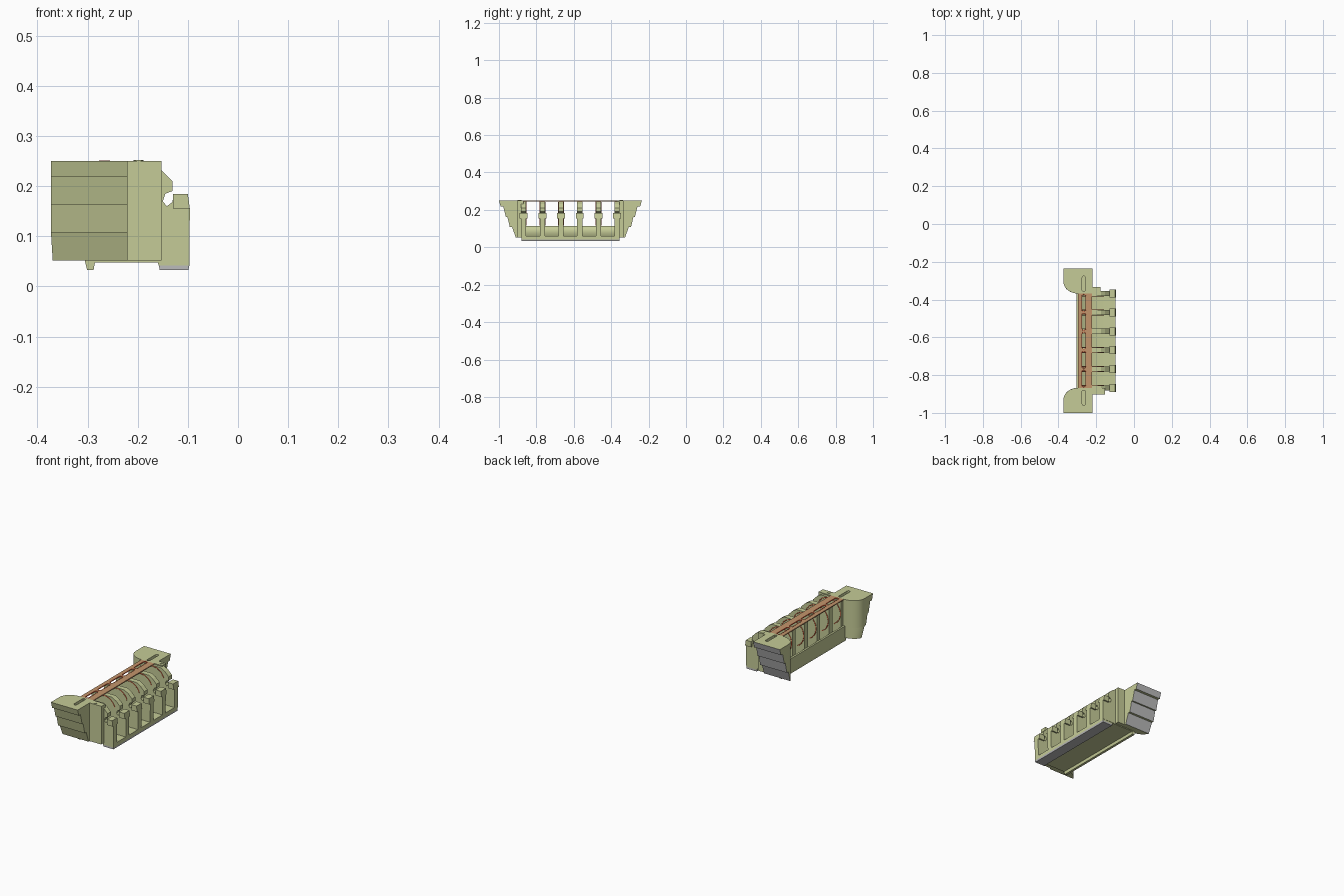
import bpy, bmesh, math
from mathutils import Vector

if "Cube" in bpy.data.objects:
    bpy.data.objects.remove(bpy.data.objects["Cube"])

YC = -0.618          # middle of the part along y
RIBS = [YC - 0.25 + 0.1 * i for i in range(6)]


def material(name, rgb):
    m = bpy.data.materials.new(name)
    m.diffuse_color = (*rgb, 1)
    m.use_nodes = True
    m.node_tree.nodes["Principled BSDF"].inputs["Base Color"].default_value = m.diffuse_color
    return m


GREEN = material("pale_green", (0.56, 0.60, 0.31))
COPPER = material("copper", (0.55, 0.30, 0.15))
RED = material("red", (0.75, 0.10, 0.04))
GREY = material("grey", (0.5, 0.5, 0.5))


def finish(bm, name, mat, smooth=False):
    bmesh.ops.remove_doubles(bm, verts=bm.verts, dist=1e-5)
    bmesh.ops.recalc_face_normals(bm, faces=bm.faces)
    me = bpy.data.meshes.new(name)
    bm.to_mesh(me)
    bm.free()
    ob = bpy.data.objects.new(name, me)
    bpy.context.collection.objects.link(ob)
    me.materials.append(mat)
    if smooth:
        bpy.context.view_layer.objects.active = ob
        ob.select_set(True)
        bpy.ops.object.shade_smooth_by_angle(angle=math.radians(30))
        ob.select_set(False)
    return ob


def loft(bm, a, b):
    """Closed solid between two matching outlines."""
    va = [bm.verts.new(p) for p in a]
    vb = [bm.verts.new(p) for p in b]
    n = len(va)
    bm.faces.new(va)
    bm.faces.new(vb[::-1])
    for i in range(n):
        bm.faces.new((va[i], vb[i], vb[(i + 1) % n], va[(i + 1) % n]))


def profile(name, pts, y0, y1, mat=GREEN, smooth=False):
    """Side outline in x-z, extruded along y."""
    bm = bmesh.new()
    loft(bm, [(x, y0, z) for x, z in pts], [(x, y1, z) for x, z in pts])
    return finish(bm, name, mat, smooth)


def box(name, x0, x1, y0, y1, z0, z1, mat=GREEN):
    return profile(name, [(x0, z0), (x1, z0), (x1, z1), (x0, z1)], y0, y1, mat)


def capsule(cx, cy, half, r):
    arc = [math.pi * i / 8 for i in range(9)]
    return ([(cx + r * math.cos(t), cy + half - r + r * math.sin(t)) for t in arc] +
            [(cx - r * math.cos(t), cy - half + r - r * math.sin(t)) for t in arc])


def curve(name, splines, mat, dims="3D", bevel=0.0, extrude=0.0, cyclic=True):
    cu = bpy.data.curves.new(name, "CURVE")
    cu.dimensions = dims
    cu.bevel_depth, cu.bevel_resolution, cu.extrude = bevel, 1, extrude
    if dims == "2D":
        cu.fill_mode = "BOTH"
    for pts in splines:
        s = cu.splines.new("POLY")
        s.points.add(len(pts) - 1)
        for p, q in zip(s.points, pts):
            p.co = (*q, 1)
        s.use_cyclic_u = cyclic
    cu.materials.append(mat)
    ob = bpy.data.objects.new(name, cu)
    bpy.context.collection.objects.link(ob)
    return ob


# Stepped end blocks: four tapered tiers with a rounded inner corner
TIERS = [(0.25, 0.218, 0.382, 0.373), (0.218, 0.163, 0.359, 0.345),
         (0.163, 0.108, 0.337, 0.324), (0.108, 0.052, 0.312, 0.292)]


def plan(outer, z, s):
    t0 = math.asin(max(0, (0.31 - outer) / 0.06))
    pts = []
    for i in range(9):
        t = t0 + (math.pi / 2 - t0) * i / 8
        pts.append((-0.297 - 0.076 * math.cos(t), 0.31 - 0.06 * math.sin(t)))
    pts += [(-0.22, 0.25), (-0.22, outer), (pts[0][0], outer)]
    return [(x, YC + s * v, z) for x, v in pts]


for s, side in ((-1, "front"), (1, "back")):
    for i, (zt, zb, vt, vb) in enumerate(TIERS):
        bm = bmesh.new()
        loft(bm, plan(vb, zb, s), plan(vt, zt, s))
        ob = finish(bm, f"{side}_end_block_tier_{i + 1}", GREEN, True)
        if s > 0:   # the back end face is grey
            ob.data.materials.append(GREY)
            for p in ob.data.polygons:
                if p.normal.y > 0.5:
                    p.material_index = 1
        if i == 0:  # slot in the top of the block
            bm = bmesh.new()
            c = capsule(-0.266, YC + s * 0.30, 0.042, 0.008)
            loft(bm, [(x, y, 0.235) for x, y in c], [(x, y, 0.27) for x, y in c])
            cut = finish(bm, f"{side}_slot_cutter", GREEN)
            cut.hide_render = True
            cut.hide_viewport = True
            cut.display_type = "WIRE"
            m = ob.modifiers.new("slot", "BOOLEAN")
            m.operation, m.object, m.solver = "DIFFERENCE", cut, "EXACT"
    # plate closing the end beside the block
    a, b = sorted((YC + s * 0.25, YC + s * 0.284))
    box(f"{side}_end_plate", -0.222, -0.153 if s < 0 else -0.178, a, b, 0.052, 0.25)
    bm = bmesh.new()
    ring = [(-0.198 + 0.01 * math.cos(k * math.pi / 6),
             YC + s * 0.272 + 0.01 * math.sin(k * math.pi / 6)) for k in range(12)]
    loft(bm, [(x, y, 0.24) for x, y in ring], [(x, y, 0.252) for x, y in ring])
    finish(bm, f"{side}_plate_pin", GREEN, True)

# Ribs with arched shoulders, sprung heads and red contact arcs
RIB = [(-0.292, 0.05), (-0.097, 0.05), (-0.096, 0.155), (-0.100, 0.184),
       (-0.128, 0.183), (-0.131, 0.168), (-0.142, 0.160), (-0.150, 0.170),
       (-0.145, 0.185), (-0.131, 0.190), (-0.131, 0.21), (-0.153, 0.232),
       (-0.175, 0.245), (-0.292, 0.245)]
HEAD = [(-0.130, 0.155), (-0.096, 0.155), (-0.100, 0.184), (-0.130, 0.184)]
arcs = []
for i, y in enumerate(RIBS):
    profile(f"rib_{i + 1}", RIB, y - 0.0135, y + 0.0135)
    profile(f"rib_head_{i + 1}", HEAD, y - 0.021, y + 0.021)
    for d in (-1, 1):
        if 0 <= i + d < 6:
            arcs.append([(-0.222 + 0.066 * math.cos(t), y + d * 0.0135, 0.176 + 0.066 * math.sin(t))
                         for t in [math.pi * (0.1 + 1.25 * k / 20) for k in range(21)]])
curve("contact_arcs", arcs, RED, bevel=0.002, cyclic=False)

# Copper top strip with five slots, and their red rims
slots = [capsule(-0.266, YC + 0.1 * k, 0.045, 0.01) for k in range(-2, 3)]
y0, y1 = YC - 0.25, YC + 0.25
rect = [(-0.297, y0), (-0.222, y0), (-0.222, y1), (-0.297, y1)]
strip = curve("top_strip", [[(x, y, 0) for x, y in s] for s in [rect] + slots],
              COPPER, "2D", extrude=0.0025)
strip.location.z = 0.2475
curve("slot_rims", [[(x, y, 0.249) for x, y in s] for s in slots], RED, bevel=0.002)

# Floor with a curved trough rising to the low back wall
trough = [(-0.155 - 0.14 * math.sin(t), 0.113 - 0.053 * math.cos(t))
          for t in [math.pi / 2 * k / 10 for k in range(11)]]
profile("floor_trough", [(-0.305, 0.048), (-0.097, 0.048), (-0.097, 0.06)] + trough +
        [(-0.305, 0.113)], YC - 0.262, YC + 0.262, GREEN, True)

# Feet under the floor
profile("back_foot", [(-0.301, 0.033), (-0.288, 0.033), (-0.285, 0.05), (-0.305, 0.05)],
        YC - 0.262, YC + 0.262)
profile("front_foot", [(-0.158, 0.042), (-0.097, 0.042), (-0.097, 0.05), (-0.161, 0.05)],
        YC - 0.262, YC + 0.262)
profile("front_foot_sole", [(-0.156, 0.033), (-0.099, 0.033), (-0.097, 0.042), (-0.158, 0.042)],
        YC - 0.262, YC + 0.262, GREY)
